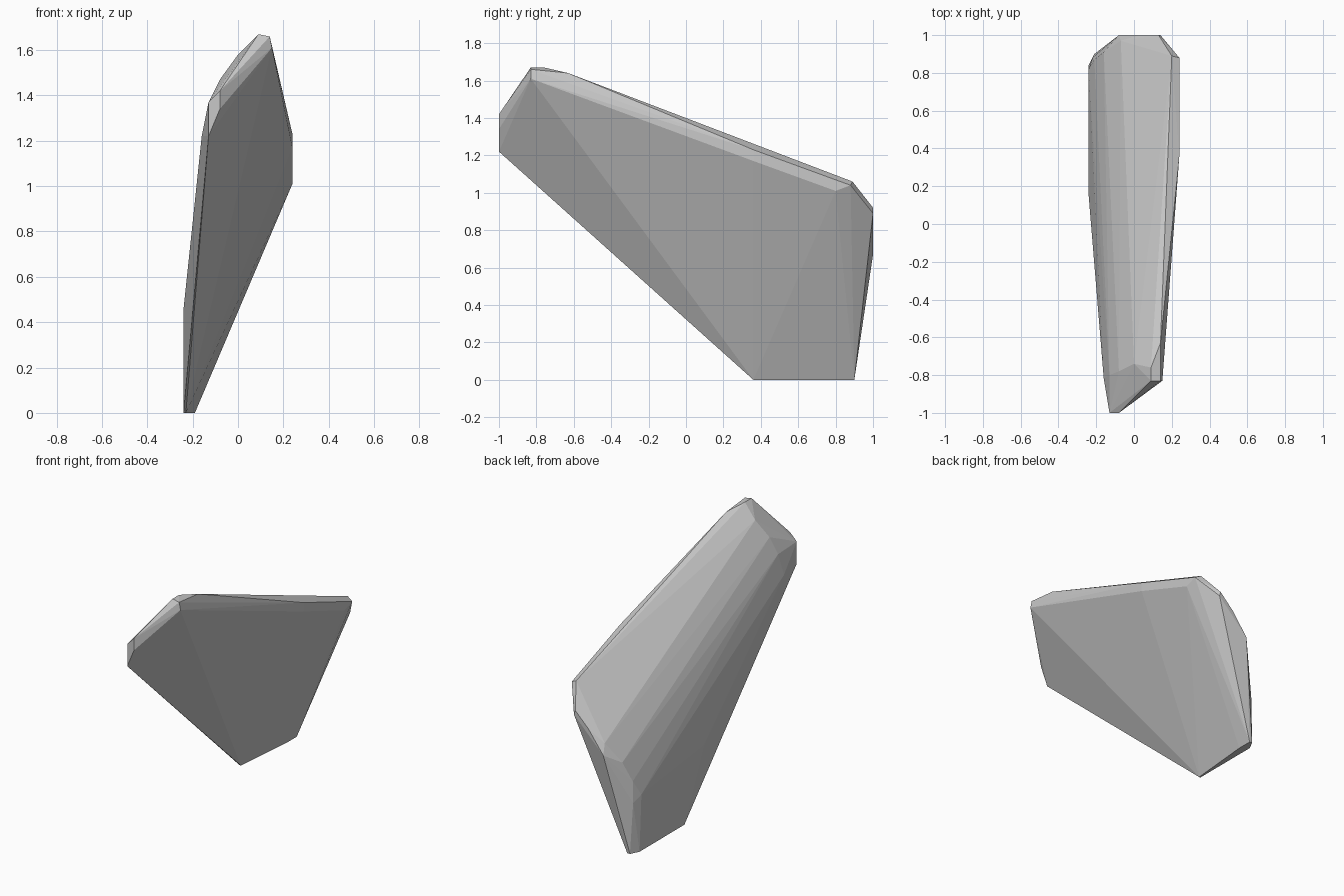
import bpy
import bmesh

default_cube = bpy.data.objects.get("Cube")
if default_cube:
    bpy.data.objects.remove(default_cube, do_unlink=True)


def make_material(name, value):
    material = bpy.data.materials.new(name)
    material.use_nodes = True
    colour = (value, value, value, 1)
    material.diffuse_color = colour
    material.node_tree.nodes["Principled BSDF"].inputs["Base Color"].default_value = colour
    return material


def make_hull(name, sections, material):
    """Stretch a faceted convex shell around a few cross-sections."""
    bm = bmesh.new()
    for section in sections:
        for point in section:
            bm.verts.new(point)
    result = bmesh.ops.convex_hull(bm, input=bm.verts[:])
    loose = [v for v in bm.verts if not v.link_faces]
    bmesh.ops.delete(bm, geom=loose, context="VERTS")
    bmesh.ops.recalc_face_normals(bm, faces=bm.faces[:])
    mesh = bpy.data.meshes.new(name)
    bm.to_mesh(mesh)
    bm.free()
    mesh.materials.append(material)
    shell = bpy.data.objects.new(name, mesh)
    bpy.context.collection.objects.link(shell)
    return shell


# Narrow front edge
nose = [(-.13, -1, 1.22), (-.13, -1, 1.37), (-.08, -1, 1.42), (-.08, -1, 1.34)]

# Raised peak and the rounded shoulder behind the nose
peak = [(.09, -.83, 1.67), (.14, -.83, 1.66), (.15, -.83, 1.61),
        (.09, -.76, 1.67), (.14, -.63, 1.64)]
front_shoulder = [(-.16, -.82, 1.22), (-.13, -.8, 1.36),
                  (-.08, -.78, 1.47), (0, -.74, 1.58)]

# Straight rim where the flat side meets the curved top
rim = [(.24, .36, 1.23), (.24, .36, 1.17), (.24, .8, 1.01), (.24, .88, 1.04)]

# Rounded shoulder at the rear, rising from the outer side to the rim
rear_shoulder = [(-.24, .15, .46), (-.24, .82, .38), (-.21, .87, .48),
                 (-.16, .91, .61), (-.07, .97, .74), (.2, .89, 1.06)]

# Blunt tail and the foot it tapers down to
tail = [(-.22, .88, .34), (-.08, 1, .67), (.03, 1, .82),
        (.13, 1, .92), (.14, 1, .89)]
foot = [(-.24, .36, 0), (-.23, .36, 0), (-.19, .8, 0),
        (-.19, .9, 0), (-.21, .9, 0), (-.24, .84, 0)]

grey = make_material("plain grey", .58)
make_hull("faceted_shell",
          [nose, peak, front_shoulder, rim, rear_shoulder, tail, foot], grey)
